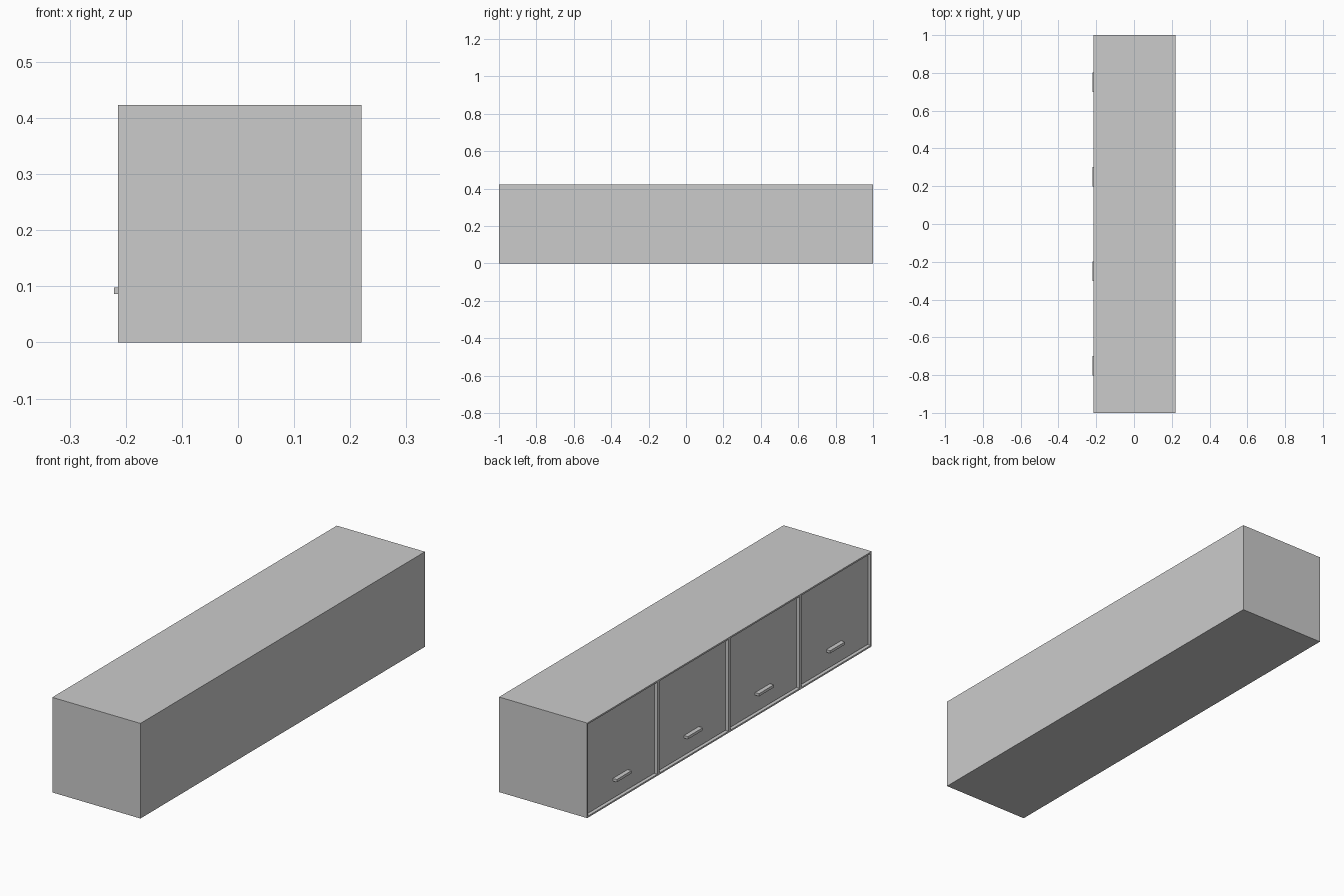
import bpy, bmesh
from mathutils import Vector

if "Cube" in bpy.data.objects:
    bpy.data.objects.remove(bpy.data.objects["Cube"])

FRONT, BACK = -0.214, 0.22      # door side faces -x
HEIGHT, WALL, RECESS = 0.423, 0.01, 0.012
DOOR_THICK = 0.015


def add_mesh(name, bm):
    mesh = bpy.data.meshes.new(name)
    bm.to_mesh(mesh)
    bm.free()
    obj = bpy.data.objects.new(name, mesh)
    bpy.context.collection.objects.link(obj)
    return obj


def box(lo, hi):
    lo, hi = Vector(lo), Vector(hi)
    bm = bmesh.new()
    bmesh.ops.create_cube(bm, size=1)
    bmesh.ops.scale(bm, vec=hi - lo, verts=bm.verts)
    bmesh.ops.translate(bm, vec=(lo + hi) / 2, verts=bm.verts)
    return bm


# Carcass: one block split into four bays, each hollowed from the front
bm = box((FRONT, -1, 0), (BACK, 1, HEIGHT))
for y in (-0.5, 0, 0.5):
    bmesh.ops.bisect_plane(bm, geom=bm.verts[:] + bm.edges[:] + bm.faces[:],
                           plane_co=(0, y, 0), plane_no=(0, 1, 0))
bm.normal_update()
bays = [f for f in bm.faces if f.normal.x < -0.9]
bmesh.ops.inset_individual(bm, faces=bays, thickness=WALL)
bays = bmesh.ops.extrude_discrete_faces(bm, faces=bays)["faces"]
bmesh.ops.translate(bm, vec=(BACK - FRONT - WALL, 0, 0),
                    verts=[v for f in bays for v in f.verts])
bmesh.ops.dissolve_limit(bm, angle_limit=0.01, verts=bm.verts, edges=bm.edges)
bmesh.ops.recalc_face_normals(bm, faces=bm.faces)
add_mesh("cabinet_carcass", bm)

# Recessed doors, each with a bar handle near the bottom
door_x = FRONT + RECESS
for i in range(4):
    y = -0.75 + 0.5 * i
    half = 0.25 - WALL
    add_mesh(f"door_{i + 1}", box((door_x, y - half, WALL),
                                  (door_x + DOOR_THICK, y + half, HEIGHT - WALL)))
    add_mesh(f"handle_{i + 1}", box((-0.221, y - 0.052, 0.086),
                                    (door_x + 0.002, y + 0.052, 0.098)))
